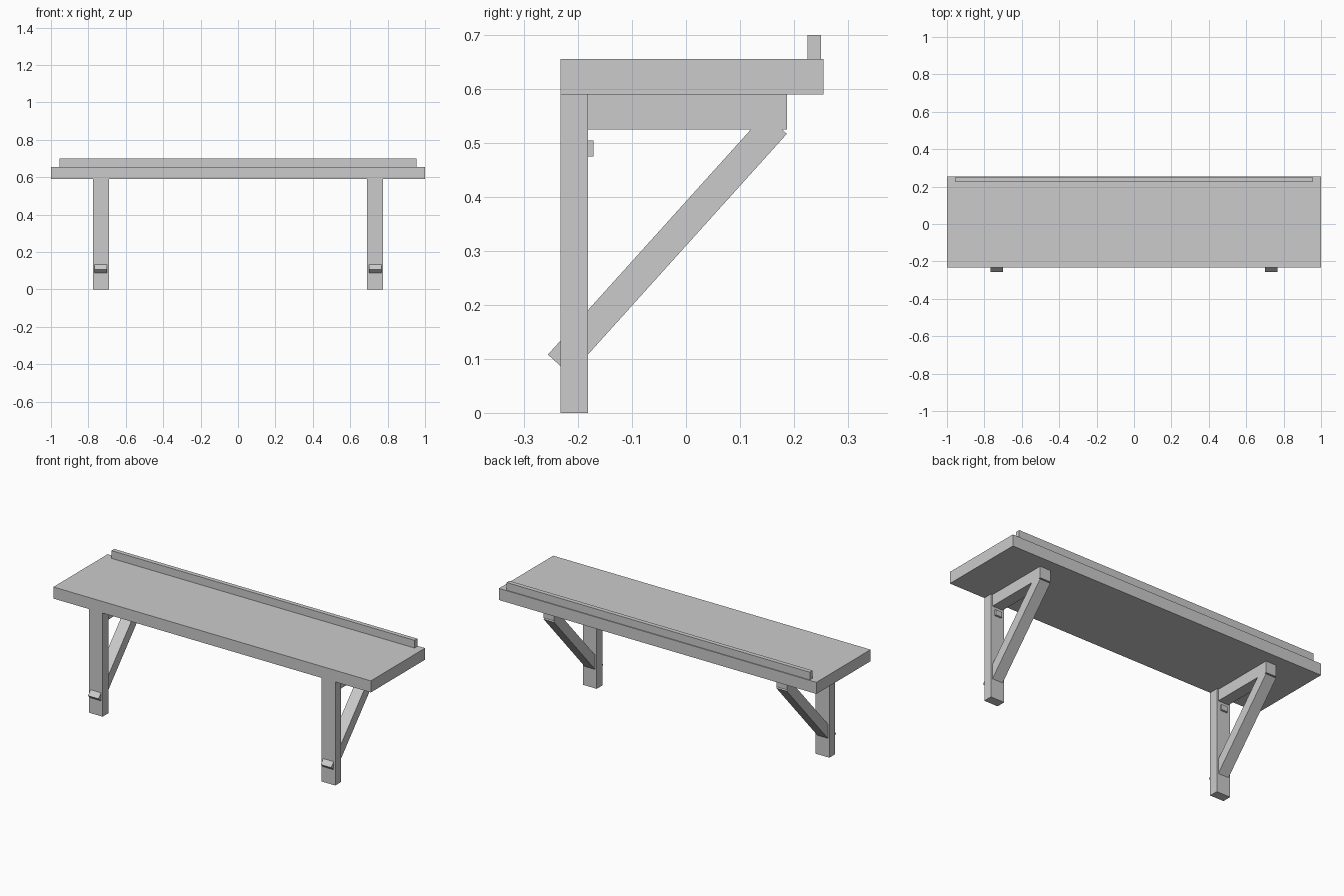
import bpy
from math import atan2
from mathutils import Vector

cube = bpy.data.objects.get("Cube")
if cube:
    bpy.data.objects.remove(cube, do_unlink=True)

GREY = (0.6, 0.6, 0.6, 1)
grey = bpy.data.materials.new("plain grey")
grey.use_nodes = True
grey.diffuse_color = GREY
grey.node_tree.nodes["Principled BSDF"].inputs["Base Color"].default_value = GREY


def block(name, centre, size, tilt=0):
    """Box with a centre, full size and a tilt about the x axis."""
    bpy.ops.mesh.primitive_cube_add(size=1, location=centre, rotation=(tilt, 0, 0))
    ob = bpy.context.object
    ob.name = name
    ob.scale = size
    ob.data.materials.append(grey)
    return ob


def span(name, x, y, z):
    """Box given by its (low, high) limits on each axis."""
    lows, highs = (Vector(v) for v in zip(x, y, z))
    return block(name, (lows + highs) / 2, highs - lows)


# Board with a raised lip along the back
span("shelf_board", (-1, 1), (-0.233, 0.255), (0.59, 0.656))
span("back_lip", (-0.955, 0.955), (0.225, 0.25), (0.656, 0.7))

# Two brackets: upright, arm, stop block and a diagonal brace through the upright
LEG_X, LEG_W, ARM_W, STOP_W = 0.733, 0.086, 0.066, 0.04
BRACE_LOW = Vector((0, -0.2355, 0.0895))
BRACE_HIGH = Vector((0, 0.1665, 0.5355))
BRACE_T = 0.055

for side, sign in (("left", 1), ("right", -1)):
    cx = sign * LEG_X

    def across(width):
        return (cx - width / 2, cx + width / 2)

    span(side + "_upright", across(LEG_W), (-0.233, -0.182), (0, 0.59))
    span(side + "_arm", across(ARM_W), (-0.182, 0.187), (0.525, 0.59))
    span(side + "_stop_block", across(STOP_W), (-0.182, -0.171), (0.475, 0.505))

    run = BRACE_HIGH - BRACE_LOW
    middle = (BRACE_LOW + BRACE_HIGH) / 2 + Vector((cx, 0, 0))
    block(side + "_brace", middle, (ARM_W, run.length, BRACE_T), atan2(run.z, run.y))
